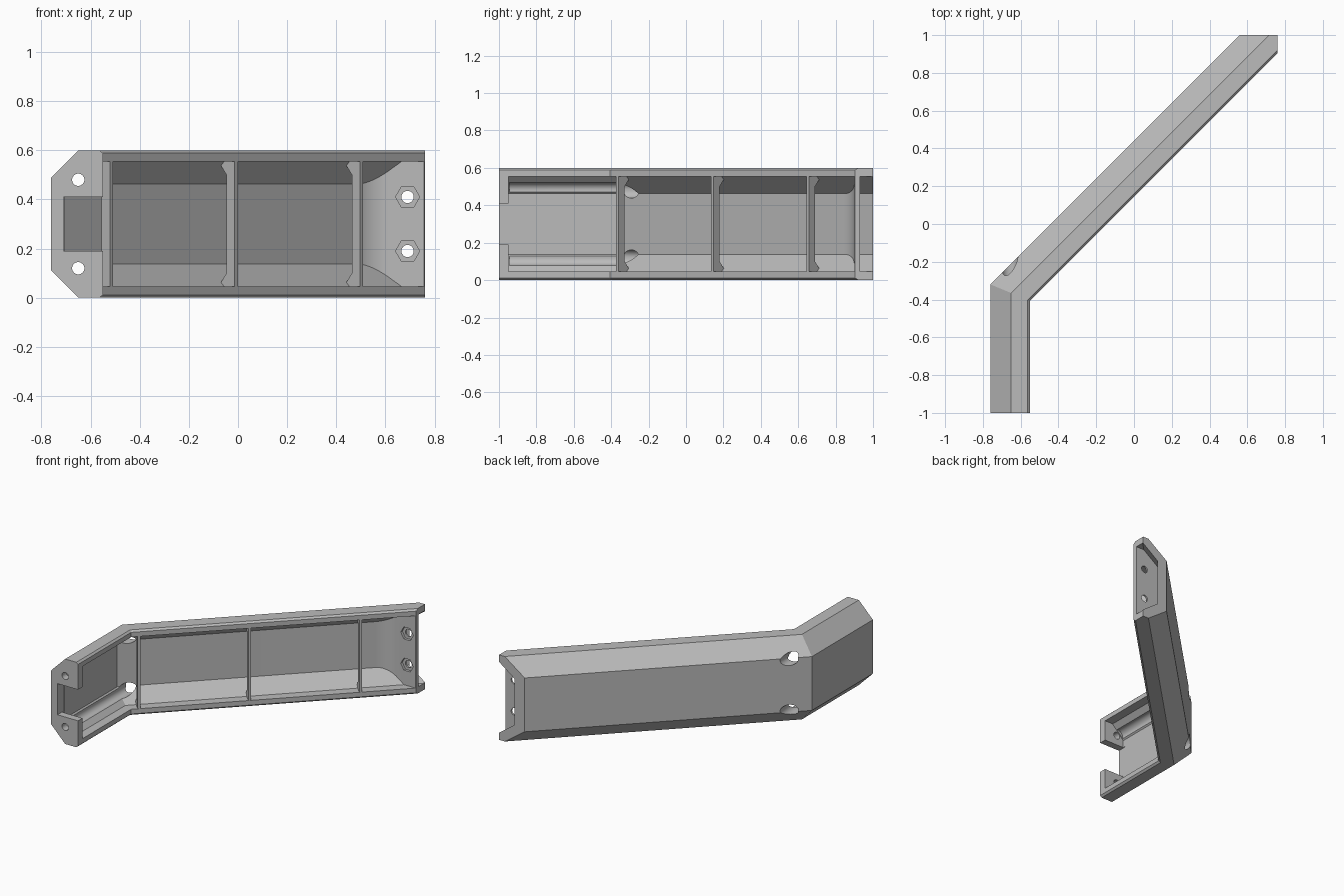
import bpy, bmesh, math
from mathutils import Vector

cube = bpy.data.objects.get("Cube")
if cube:
    bpy.data.objects.remove(cube, do_unlink=True)

grey = bpy.data.materials.new("light_grey")
grey.use_nodes = True
colour = (0.5, 0.5, 0.5, 1)
grey.diffuse_color = colour
grey.node_tree.nodes["Principled BSDF"].inputs["Base Color"].default_value = colour

R2 = math.sqrt(2)
H = 0.6


def loft(name, rings, planes=()):
    """Closed solid through matching rings, trimmed by (point, outward normal) planes."""
    bm = bmesh.new()
    vs = [[bm.verts.new(p) for p in ring] for ring in rings]
    n = len(vs[0])
    for a, b in zip(vs, vs[1:]):
        for i in range(n):
            j = (i + 1) % n
            bm.faces.new((a[i], a[j], b[j], b[i]))
    bm.faces.new(vs[0])
    bm.faces.new(vs[-1])
    for point, normal in planes:
        geom = bm.verts[:] + bm.edges[:] + bm.faces[:]
        res = bmesh.ops.bisect_plane(bm, geom=geom, plane_co=point,
                                     plane_no=normal, clear_outer=True)
        cut = [e for e in res["geom_cut"] if isinstance(e, bmesh.types.BMEdge)]
        if cut:
            bmesh.ops.contextual_create(bm, geom=cut)
    bmesh.ops.recalc_face_normals(bm, faces=bm.faces[:])
    mesh = bpy.data.meshes.new(name)
    bm.to_mesh(mesh)
    bm.free()
    mesh.materials.append(grey)
    ob = bpy.data.objects.new(name, mesh)
    bpy.context.collection.objects.link(ob)
    return ob


def channel(name, half, start, planes):
    """Sweep a (depth, z) half profile, mirrored in z, round the mitred bend."""
    profile = half + [(d, H - z) for d, z in reversed(half)]

    def station(kind):
        ring = []
        for d, z in profile:
            x, y = -0.76 + d, -0.32 + d - d * R2
            if kind == 0:
                y = start
            elif kind == 2:
                x, y = x + 1.6, y + 1.6
            ring.append(Vector((x, y, z)))
        return ring
    return loft(name, [station(k) for k in range(3)], planes)


def rod(name, x, z, r, y0, y1, sides=24):
    """Cylinder or prism running along y."""
    angles = [2 * math.pi * i / sides for i in range(sides)]
    return loft(name, [[Vector((x + r * math.cos(a), y, z + r * math.sin(a)))
                        for a in angles] for y in (y0, y1)])


def subtract(target, cutter):
    cutter.hide_render = True
    mod = target.modifiers.new("cut", "BOOLEAN")
    mod.operation = "DIFFERENCE"
    mod.solver = "EXACT"
    mod.object = cutter
    bpy.context.view_layer.objects.active = target
    bpy.ops.object.modifier_apply(modifier=mod.name)
    bpy.data.objects.remove(cutter, do_unlink=True)


# Outer shell with chamfered back corners, trimmed square at the far end
outer = [(0, 0.11), (0.11, 0), (0.197, 0), (0.21, 0.012)]
shell = channel("bent_channel", outer, -1,
                [(Vector((0, 1, 0)), Vector((0, 1, 0))),
                 (Vector((0.76, 0, 0)), Vector((1, 0, 0)))])

# Main cavity, rounded where the back wall meets the end plate
inner = [(0.055, 0.138), (0.146, 0.045), (0.26, 0.045)]
plate_y, tangent = 0.9, 0.08
corner_x = plate_y - 0.44 + 0.055 * R2
radius = tangent / math.tan(math.pi / 8)
centre = Vector((corner_x + tangent, plate_y - radius, 0))
arc = []
for i in range(6):
    a = math.radians(43) * i / 5
    normal = Vector((-math.sin(a), math.cos(a), 0))
    arc.append((centre + normal * radius, normal))
subtract(shell, channel("cavity_cutter", inner, -0.95, arc))

# Shallow recess behind the end plate
subtract(shell, channel("recess_cutter", inner, -0.95,
                        [(Vector((0, 0.93, 0)), Vector((0, -1, 0)))]))

# Notch in the front plate
notch = [(-0.71, 0.19), (-0.5, 0.19), (-0.5, 0.41), (-0.71, 0.41)]
subtract(shell, loft("notch_cutter", [[Vector((x, y, z)) for x, z in notch]
                                      for y in (-1.1, -0.93)]))

for z in (0.12, H - 0.12):
    # Front screw holes and the wider tool holes out through the bend
    subtract(shell, rod("screw_cutter", -0.65, z, 0.025, -1.1, -0.9))
    subtract(shell, rod("tool_cutter", -0.655, z, 0.042, -0.945, 0.05))
for z in (0.19, H - 0.19):
    # End plate screw holes with hexagonal nut pockets
    subtract(shell, rod("bolt_cutter", 0.69, z, 0.025, 0.8, 1.1))
    subtract(shell, rod("nut_cutter", 0.69, z, 0.049, 0.85, 0.918, 6))

# Cross ribs with gusseted corners near the open side
half = [(0.207, 0.03), (0.1, 0.03), (0.16, 0.1)]
rib_profile = half + [(d, H - z) for d, z in reversed(half)]
inward = Vector((1, -1, 0)) / R2
along = Vector((1, 1, 0)) / R2
for i, x in enumerate((-0.513, -0.005, 0.505)):
    base = Vector((x, x + 0.143, 0)) - inward * 0.21
    loft(f"cross_rib_{i + 1}",
         [[base + inward * d + along * s + Vector((0, 0, z)) for d, z in rib_profile]
          for s in (-0.009, 0.009)])

# Smooth only the round holes and the rounded corner
bpy.ops.object.select_all(action="DESELECT")
shell.select_set(True)
bpy.context.view_layer.objects.active = shell
bpy.ops.object.shade_smooth_by_angle(angle=math.radians(30))
